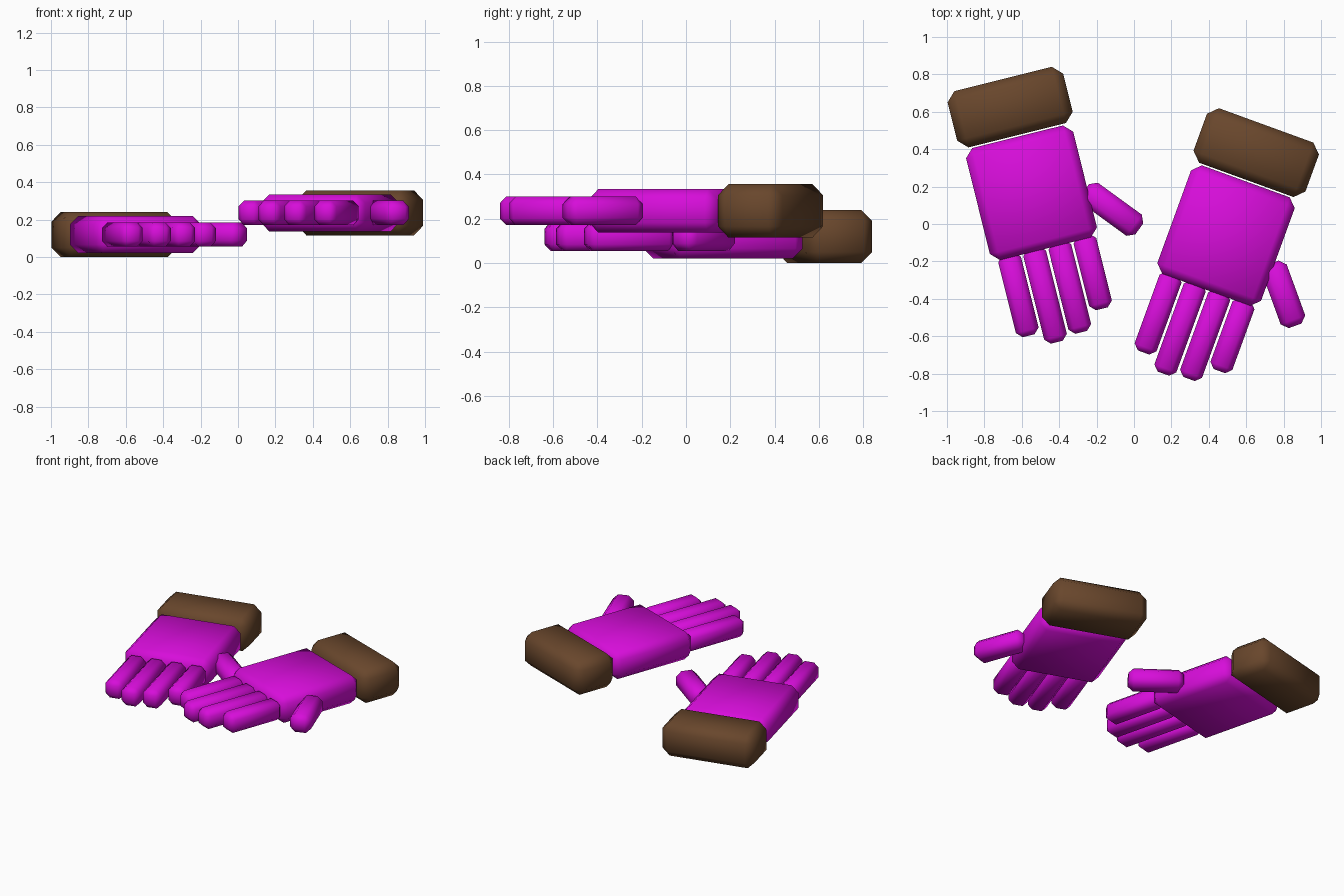
import bpy
import math
from mathutils import Matrix

cube = bpy.data.objects.get("Cube")
if cube:
    bpy.data.objects.remove(cube, do_unlink=True)


def material(name, color):
    mat = bpy.data.materials.new(name)
    mat.use_nodes = True
    mat.diffuse_color = color
    mat.node_tree.nodes["Principled BSDF"].inputs["Base Color"].default_value = color
    return mat


magenta = material("magenta fabric", (0.68, 0.004, 0.70, 1))
brown = material("brown cuff", (0.14, 0.062, 0.025, 1))


def block(name, frame, centre, size, bevel, mat, turn=0):
    """Softly chamfered box placed in a glove's own frame."""
    bpy.ops.mesh.primitive_cube_add(size=1)
    obj = bpy.context.object
    obj.name = name
    obj.data.transform(Matrix.Diagonal((*size, 1)))
    obj.data.materials.append(mat)
    mod = obj.modifiers.new("chamfer", "BEVEL")
    mod.width = bevel
    mod.segments = 1
    mod.limit_method = "NONE"
    bpy.ops.object.modifier_apply(modifier=mod.name)
    bpy.ops.object.shade_smooth_by_angle(angle=math.radians(50))
    obj.matrix_world = frame @ Matrix.Translation(centre) @ Matrix.Rotation(turn, 4, "Z")


# Finger name, sideways position, length beyond the palm
FINGERS = [("little", -0.2, 0.43), ("ring", -0.062, 0.50),
           ("middle", 0.077, 0.48), ("index", 0.215, 0.385)]
PALM_END = -0.308


def glove(side, location, angle):
    frame = Matrix.Translation(location) @ Matrix.Rotation(math.radians(angle), 4, "Z")
    block(side + "_palm", frame, (0, 0, 0), (0.59, 0.617, 0.198), 0.045, magenta)
    block(side + "_cuff", frame, (0, 0.472, 0), (0.637, 0.31, 0.24), 0.05, brown)
    for name, x, length in FINGERS:
        root = PALM_END + 0.02
        tip = PALM_END - length
        block(f"{side}_{name}_finger", frame, (x, (root + tip) / 2, 0),
              (0.125, root - tip, 0.13), 0.03, magenta)
    block(side + "_thumb", frame, (0.397, -0.19, 0), (0.14, 0.358, 0.13),
          0.034, magenta, math.radians(40))


# The pair lies flat, one slightly higher than the other
glove("right", (-0.548, 0.167, 0.12), 14)
glove("left", (0.492, -0.062, 0.236), -20)
